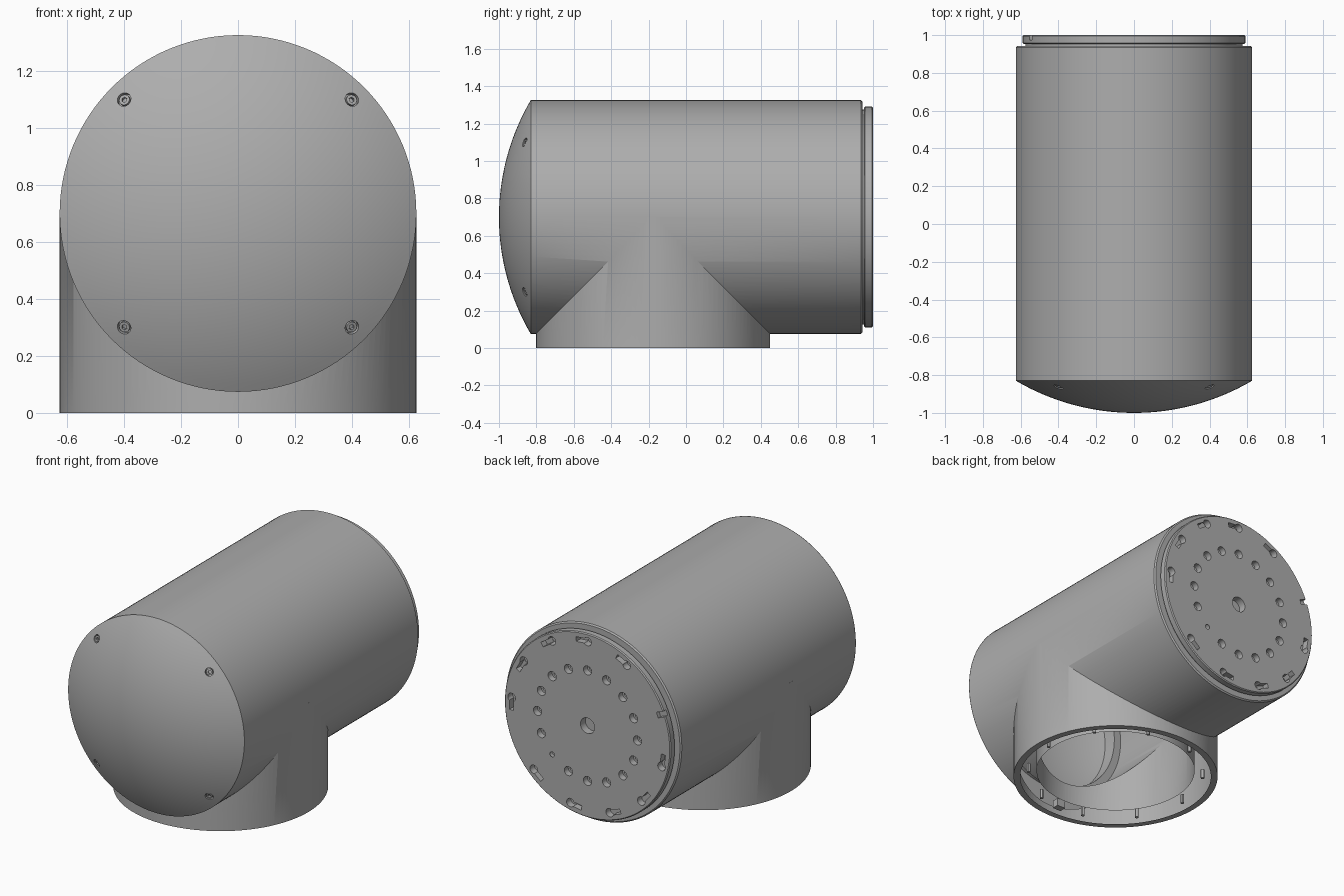
import bpy, bmesh
from math import sin, cos, pi, radians, asin
from mathutils import Matrix, Vector

cube = bpy.data.objects.get("Cube")
if cube:
    bpy.data.objects.remove(cube, do_unlink=True)

SEG = 128
R = 0.626            # shell radius
AXIS_Z = 0.70        # height of the horizontal axis
NECK_Y = -0.176      # position of the vertical neck
BACK = Matrix.Translation((0, 0, AXIS_Z)) @ Matrix.Rotation(-pi / 2, 4, 'X')
NECK = Matrix.Translation((0, NECK_Y, 0))

grey = bpy.data.materials.new("satin_grey")
grey.use_nodes = True
colour = (0.42, 0.42, 0.42, 1)
grey.diffuse_color = colour
grey.node_tree.nodes["Principled BSDF"].inputs["Base Color"].default_value = colour


def finish(bm, name):
    bmesh.ops.recalc_face_normals(bm, faces=bm.faces)
    mesh = bpy.data.meshes.new(name)
    bm.to_mesh(mesh)
    bm.free()
    obj = bpy.data.objects.new(name, mesh)
    bpy.context.collection.objects.link(obj)
    mesh.materials.append(grey)
    return obj


def lathe(name, profile, matrix, closed=False):
    """Revolve (radius, height) points around the local z axis."""
    bm = bmesh.new()
    verts = [bm.verts.new((r, 0, h)) for r, h in profile]
    edges = [bm.edges.new(pair) for pair in zip(verts, verts[1:])]
    if closed:
        edges.append(bm.edges.new((verts[-1], verts[0])))
    bmesh.ops.spin(bm, geom=verts + edges, cent=(0, 0, 0), axis=(0, 0, 1),
                   angle=2 * pi, steps=SEG, use_merge=True)
    bmesh.ops.remove_doubles(bm, verts=bm.verts, dist=1e-5)
    bm.transform(matrix)
    return finish(bm, name)


def rod(name, radius, low, high, matrix):
    return lathe(name, [(0, low), (radius, low), (radius, high), (0, high)], matrix)


def pins(name, places, radius, depth, sides=24):
    """Many short cylinders in one mesh, one per matrix."""
    bm = bmesh.new()
    for m in places:
        bmesh.ops.create_cone(bm, cap_ends=True, segments=sides, radius1=radius,
                              radius2=radius, depth=depth, matrix=m)
    return finish(bm, name)


def blocks(name, places, size):
    bm = bmesh.new()
    for m in places:
        bmesh.ops.create_cube(bm, size=1, matrix=m @ Matrix.Diagonal((*size, 1)))
    return finish(bm, name)


def boolean(target, other, operation='DIFFERENCE'):
    mod = target.modifiers.new("cut", 'BOOLEAN')
    mod.object, mod.operation, mod.solver = other, operation, 'EXACT'
    bpy.context.view_layer.objects.active = target
    bpy.ops.object.modifier_apply(modifier=mod.name)
    bpy.data.objects.remove(other, do_unlink=True)


def polar(base, radius, angle, height):
    """Place on a circle around the local z axis, local x pointing outward."""
    return (base @ Matrix.Rotation(angle, 4, 'Z')
            @ Matrix.Translation((radius, 0, height)))


# T-shaped housing: horizontal barrel joined to the vertical neck
housing = lathe("housing", [(0, -0.83), (0.625, -0.83), (0.625, 0.935),
                            (0.617, 0.943), (0, 0.943)], BACK)
boolean(housing, rod("neck", R, 0, AXIS_Z, NECK), 'UNION')

# Hollow inside, open to the neck and to the front cap
boolean(housing, rod("barrel_bore", 0.53, -0.76, 0.6, BACK))
boolean(housing, rod("front_bore", 0.48, -0.9, -0.7, BACK))
boolean(housing, rod("neck_bore", 0.485, -0.1, AXIS_Z, NECK))
boolean(housing, rod("neck_recess", 0.585, -0.1, 0.04, NECK))

# Bolt holes and alignment notch in the neck mounting ring
ring = [polar(NECK, 0.535, radians(-72 + 36 * i), 0.04) for i in range(10)]
boolean(housing, pins("ring_holes", ring, 0.011, 0.06, 12))
boolean(housing, blocks("ring_notch", [polar(NECK, 0.54, -pi / 2, 0.04)],
                        (0.045, 0.06, 0.05)))

# Domed front cap, a thin shell
DOME_R, DOME_C = 1.234, 0.234
edge = asin(0.626 / DOME_R)
inner = asin(0.48 / (DOME_R - 0.05))
outside = [(DOME_R * sin(edge * i / 20), DOME_C - DOME_R * cos(edge * i / 20))
           for i in range(21)]
inside = [((DOME_R - 0.05) * sin(inner * i / 10),
           DOME_C - (DOME_R - 0.05) * cos(inner * i / 10)) for i in range(10, -1, -1)]
cap = lathe("front_cap", outside + [(0.626, -0.829), (0.48, -0.829)] + inside, BACK)

# Countersunk socket screws around the cap
screw_places = []
for sx in (-1, 1):
    for sz in (-1, 1):
        centre = Vector((0, DOME_C, AXIS_Z))
        spot = Vector((0.4 * sx, -0.863, AXIS_Z + 0.4 * sz))
        turn = (spot - centre).to_track_quat('Z', 'Y').to_matrix().to_4x4()
        screw_places.append(Matrix.Translation(spot) @ turn)
boolean(cap, pins("screw_wells", screw_places, 0.025, 0.036))
sink = Matrix.Translation((0, 0, -0.014))
screws = pins("cap_screws", [m @ sink for m in screw_places], 0.019, 0.022)
boolean(screws, pins("screw_sockets", screw_places, 0.010, 0.03, 6))

# Rear output flange with its seat groove
flange = lathe("output_flange", [(0, 0.93), (0.575, 0.93), (0.575, 0.952), (0.584, 0.952),
                                 (0.59, 0.958), (0.59, 0.994), (0.584, 1.0), (0, 1.0)], BACK)
boolean(flange, pins("centre_hole", [polar(BACK, 0, 0, 1.0)], 0.05, 0.1, 32))
circle = [polar(BACK, 0.355, 2 * pi * i / 16, 1.0) for i in range(16)]
boolean(flange, pins("bolt_holes", circle, 0.029, 0.08))
boolean(flange, pins("bolt_pilots", circle, 0.016, 0.11, 16))

# Keyhole slots near the rim, angles measured from the top toward +x
slots = [radians(a - 90) for a in (0, 28, 57, 86, 135, 167, 197, 225, 257, 329)]
boolean(flange, pins("slot_heads", [polar(BACK, 0.54, a, 1.0) for a in slots], 0.027, 0.09))
boolean(flange, blocks("slot_tails", [polar(BACK, 0.54, a + 0.075, 1.0) for a in slots],
                       (0.03, 0.08, 0.085)))
boolean(flange, blocks("rim_notch", [polar(BACK, 0.57, radians(292 - 90), 1.0)],
                       (0.07, 0.035, 0.05)))

# Smooth curved surfaces, keep edges crisp
for obj in (housing, cap, screws, flange):
    bpy.ops.object.select_all(action='DESELECT')
    obj.select_set(True)
    bpy.context.view_layer.objects.active = obj
    bpy.ops.object.shade_smooth_by_angle(angle=radians(30))
